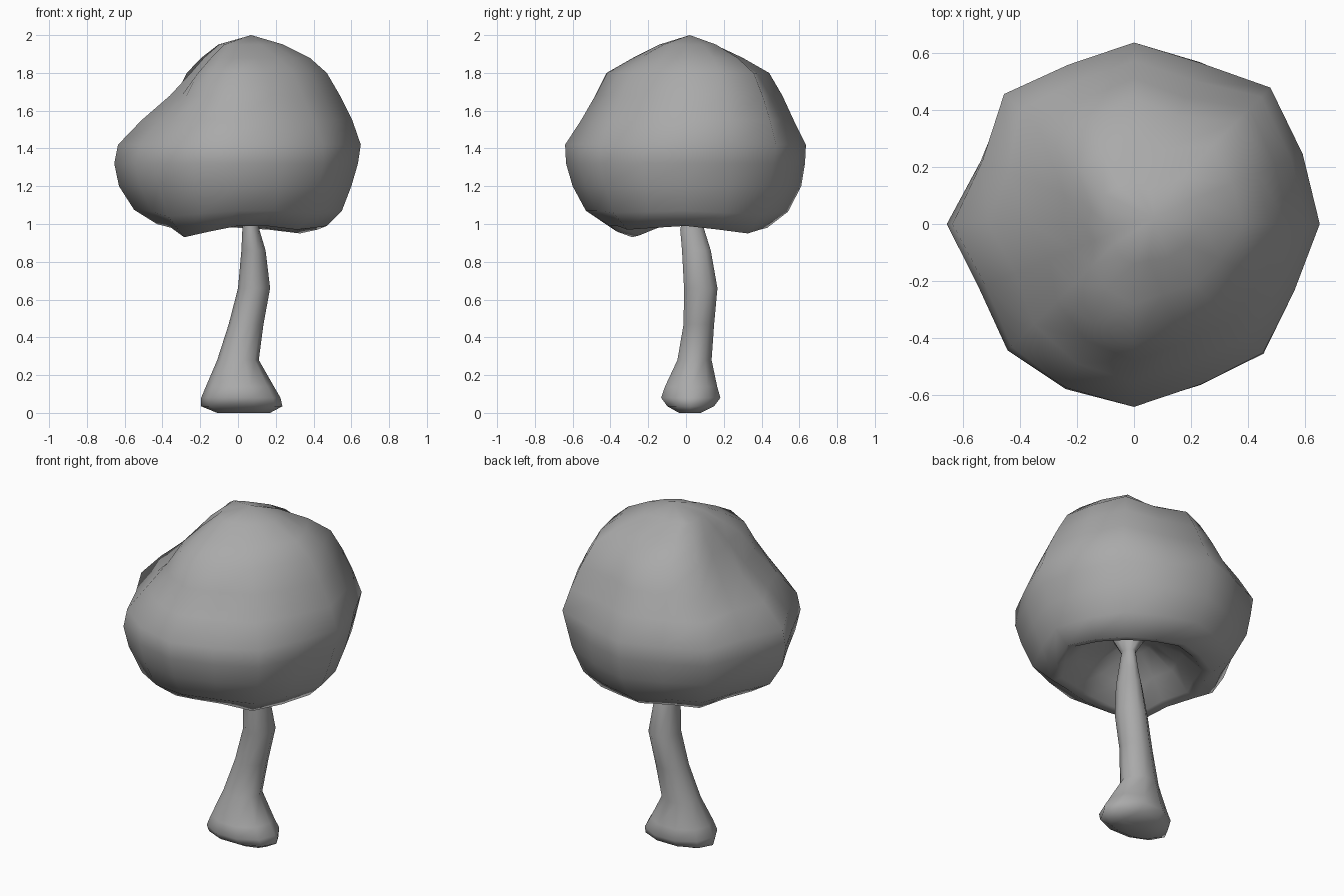
import bpy
import bmesh
from math import cos, sin, tau, pi

cube = bpy.data.objects.get("Cube")
if cube:
    bpy.data.objects.remove(cube)

grey = bpy.data.materials.new("plain_grey")
grey.use_nodes = True
COLOUR = (0.4, 0.4, 0.4, 1)
grey.diffuse_color = COLOUR
grey.node_tree.nodes["Principled BSDF"].inputs["Base Color"].default_value = COLOUR


def loft(name, rings, start=None, end=None):
    """Skin a stack of point rings, closing each end with a fan or a cap."""
    bm = bmesh.new()
    loops = [[bm.verts.new(p) for p in ring] for ring in rings]
    n = len(loops[0])
    for a, b in zip(loops, loops[1:]):
        for i in range(n):
            j = (i + 1) % n
            bm.faces.new((a[i], a[j], b[j], b[i]))
    for loop, tip in ((loops[0], start), (loops[-1], end)):
        if tip:
            v = bm.verts.new(tip)
            for i in range(n):
                bm.faces.new((loop[i], loop[(i + 1) % n], v))
        else:
            bm.faces.new(loop)
    bmesh.ops.recalc_face_normals(bm, faces=bm.faces)
    mesh = bpy.data.meshes.new(name)
    bm.to_mesh(mesh)
    bm.free()
    mesh.materials.append(grey)
    for p in mesh.polygons:
        p.use_smooth = True
    obj = bpy.data.objects.new(name, mesh)
    bpy.context.collection.objects.link(obj)
    return obj


# Trunk: bent, with a flared foot and a small flare under the crown
TRUNK = [  # z, centre x, centre y, radius x, radius y
    (0.0, 0.03, 0.02, 0.14, 0.06), (0.035, 0.02, 0.025, 0.215, 0.13),
    (0.08, 0.015, 0.025, 0.21, 0.165), (0.14, 0.01, 0.027, 0.18, 0.145),
    (0.28, 0.0, 0.045, 0.11, 0.095), (0.47, 0.043, 0.068, 0.092, 0.085),
    (0.66, 0.085, 0.078, 0.085, 0.093), (0.86, 0.082, 0.055, 0.064, 0.08),
    (0.97, 0.068, 0.033, 0.045, 0.067), (1.08, 0.067, 0.035, 0.035, 0.045),
    (1.18, 0.067, 0.035, 0.1, 0.1)]
SIDES = 10
loft("trunk", [[(cx + rx * cos(tau * i / SIDES), cy + ry * sin(tau * i / SIDES), z)
                for i in range(SIDES)] for z, cx, cy, rx, ry in TRUNK])

# Crown: side profiles blended around a lobed outline
HEIGHTS = (0.97, 1.06, 1.2, 1.32, 1.42, 1.55, 1.68, 1.8, 1.88, 1.95)
PROFILES = (
    (0.47, 0.55, 0.6, 0.635, 0.65, 0.605, 0.54, 0.47, 0.38, 0.24),
    (0.43, 0.54, 0.61, 0.63, 0.635, 0.57, 0.51, 0.44, 0.3, 0.15),
    (0.43, 0.55, 0.63, 0.655, 0.635, 0.51, 0.36, 0.25, 0.18, 0.1),
    (0.40, 0.53, 0.60, 0.635, 0.64, 0.555, 0.48, 0.42, 0.28, 0.14))
OUTLINE = (1, 0.98, 1.03, 0.97, 1, 0.94, 0.98, 0.89,
           1, 0.9, 0.97, 0.98, 1, 0.96, 1.01, 0.95)
RIDGE = (0, 0.02, 0.06, -0.04, 0, 0.03, 0.1, 0.05,
         0, -0.05, -0.06, -0.03, 0, -0.04, -0.06, -0.04)
RIM = (0.02, 0, -0.02, 0, 0.01, 0.02, 0.01, 0.02,
       0.03, 0.01, -0.04, -0.01, 0.02, 0.02, 0.0, 0.01)
N = len(OUTLINE)


def crown_point(i, k):
    q, step = divmod(i, N // 4)
    t = sin(pi / 2 * step / (N // 4)) ** 2
    r = PROFILES[q][k] * (1 - t) + PROFILES[(q + 1) % 4][k] * t
    r *= OUTLINE[i] * (1 + RIDGE[i] * max(0, k - 3) / 3)
    z = HEIGHTS[k] + RIM[i] * max(0, 1 - k / 2)
    a = tau * i / N
    return r * cos(a), r * sin(a), z


crown = [[crown_point(i, k) for i in range(N)] for k in range(len(HEIGHTS))]
# Hollow underside rising to the trunk
under = [[(x * s + 0.067 * (1 - s), y * s + 0.035 * (1 - s), z + lift)
          for x, y, z in crown[0]] for s, lift in ((0.3, 0.17), (0.65, 0.1), (0.88, 0.01))]
loft("crown", under + crown, start=(0.067, 0.035, 1.17), end=(0.07, 0.02, 2.0))
